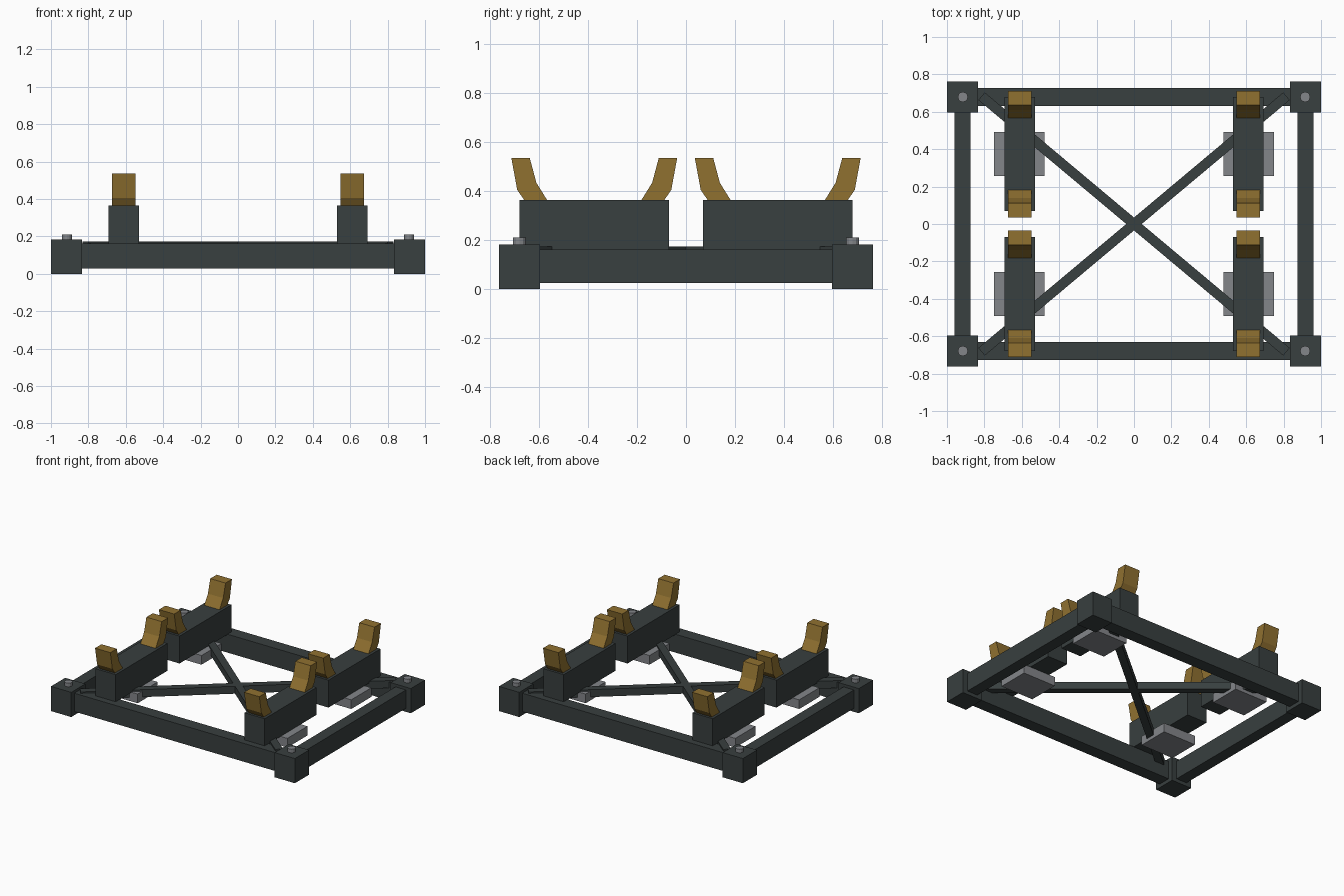
import bpy, bmesh, math
from mathutils import Matrix

if "Cube" in bpy.data.objects:
    bpy.data.objects.remove(bpy.data.objects["Cube"])


def material(name, rgb):
    m = bpy.data.materials.new(name)
    m.diffuse_color = (*rgb, 1)
    m.use_nodes = True
    m.node_tree.nodes["Principled BSDF"].inputs["Base Color"].default_value = m.diffuse_color
    return m


DARK = material("dark slate paint", (0.040, 0.050, 0.050))
GOLD = material("ochre paint", (0.28, 0.165, 0.03))
GREY = material("bare grey metal", (0.23, 0.24, 0.255))


def finish(name, bm, mat):
    bmesh.ops.recalc_face_normals(bm, faces=bm.faces)
    me = bpy.data.meshes.new(name)
    bm.to_mesh(me)
    bm.free()
    me.materials.append(mat)
    ob = bpy.data.objects.new(name, me)
    bpy.context.collection.objects.link(ob)
    return ob


def box(name, centre, size, mat, turn=0.0):
    bm = bmesh.new()
    bmesh.ops.create_cube(bm, size=1, matrix=Matrix.Translation(centre)
                          @ Matrix.Rotation(turn, 4, 'Z') @ Matrix.Diagonal((*size, 1)))
    return finish(name, bm, mat)


def cylinder(name, centre, radius, depth, mat):
    bm = bmesh.new()
    bmesh.ops.create_cone(bm, cap_ends=True, segments=12, radius1=radius, radius2=radius,
                          depth=depth, matrix=Matrix.Translation(centre))
    return finish(name, bm, mat)


def prism_x(name, profile, x, width, mat):
    """Extrude a (y, z) profile along x."""
    bm = bmesh.new()
    face = bm.faces.new([bm.verts.new((x - width / 2, y, z)) for y, z in profile])
    ext = bmesh.ops.extrude_face_region(bm, geom=[face])["geom"]
    bmesh.ops.translate(bm, vec=(width, 0, 0),
                        verts=[v for v in ext if isinstance(v, bmesh.types.BMVert)])
    return finish(name, bm, mat)


CX, CY = 0.917, 0.679      # corner block centres
SX, SY = 0.611, 0.374      # saddle centres

# Perimeter beams
for s, side in ((-1, "front"), (1, "back")):
    box(f"{side}_beam", (0, s * CY, 0.095), (1.70, 0.094, 0.136), DARK)
for s, side in ((-1, "left"), (1, "right")):
    box(f"{side}_beam", (s * CX, 0, 0.094), (0.086, 1.22, 0.136), DARK)

# Diagonal braces
bx, by = 0.815, 0.683
for s, side in ((-1, "falling"), (1, "rising")):
    box(f"{side}_diagonal_brace", (0, 0, 0.146), (2 * math.hypot(bx, by), 0.053, 0.055),
        DARK, s * math.atan2(by, bx))

# Claw profile as (offset outward from saddle centre, height)
claw = [(0.283, 0.36), (0.190, 0.36), (0.236, 0.434),
        (0.263, 0.535), (0.338, 0.535), (0.314, 0.405)]

for sx in (-1, 1):
    for sy in (-1, 1):
        tag = ("left" if sx < 0 else "right") + "_" + ("front" if sy < 0 else "back")
        # Corner block with bolt
        box(f"{tag}_corner_block", (sx * CX, sy * CY, 0.0915), (0.166, 0.166, 0.183), DARK)
        cylinder(f"{tag}_bolt", (sx * (CX - 0.002), sy * CY, 0.193), 0.027, 0.034, GREY)
        # Saddle beam and its mounting plate
        box(f"{tag}_saddle", (sx * SX, sy * SY, 0.2625), (0.165, 0.608, 0.203), DARK)
        box(f"{tag}_mounting_plate", (sx * 0.614, sy * SY, 0.128), (0.27, 0.235, 0.068), GREY)
        # Pair of claws leaning away from each other
        for d, end in ((-1, "near"), (1, "far")):
            prism_x(f"{tag}_{end}_claw", [(sy * SY + d * o, z) for o, z in claw],
                    sx * SX, 0.125, GOLD)
